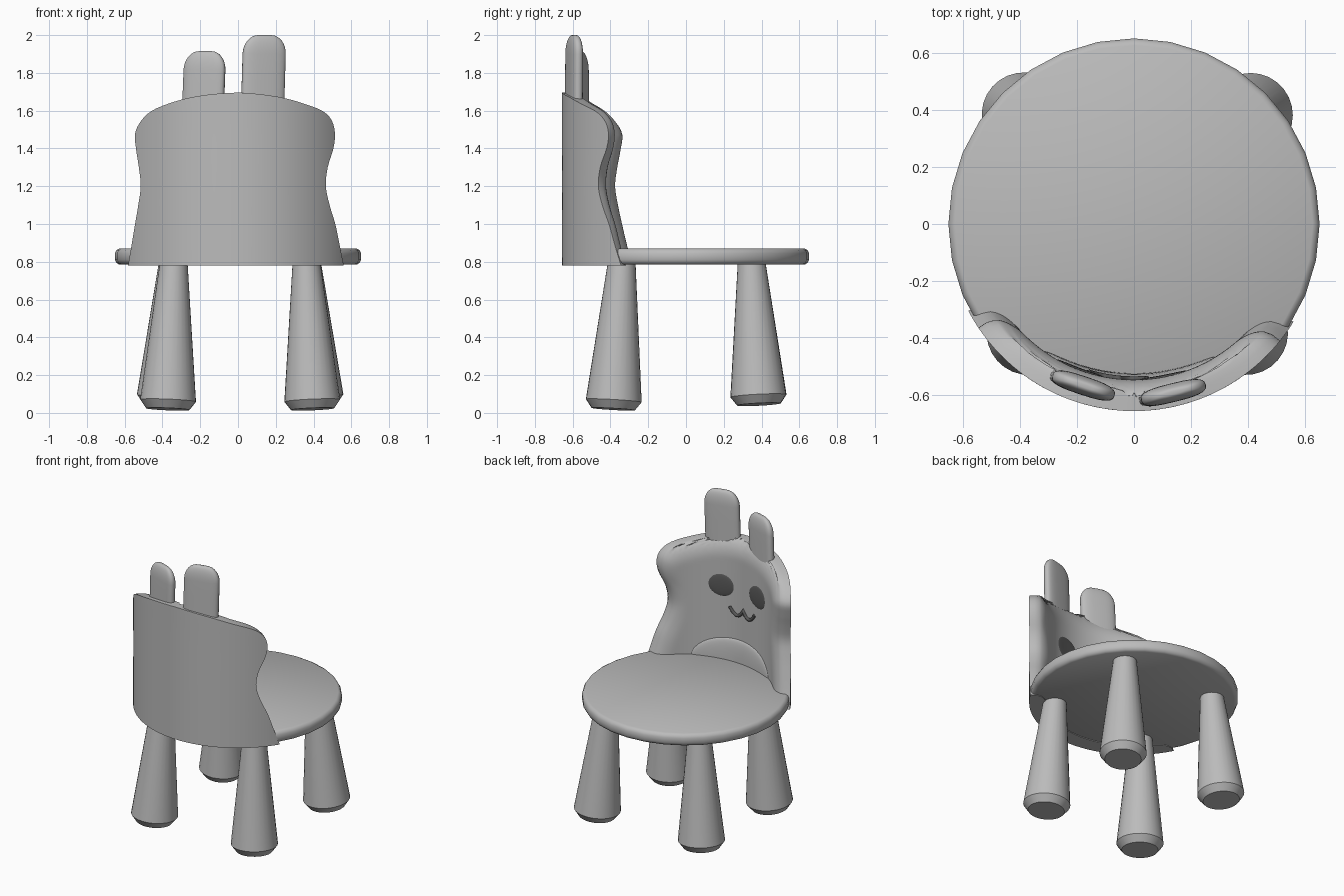
import bpy, bmesh, math
from mathutils import Vector

if "Cube" in bpy.data.objects:
    bpy.data.objects.remove(bpy.data.objects["Cube"])


def material(name, v):
    m = bpy.data.materials.new(name)
    m.diffuse_color = (v, v, v, 1)
    m.use_nodes = True
    m.node_tree.nodes["Principled BSDF"].inputs["Base Color"].default_value = m.diffuse_color
    return m


GREY = material("light grey", 0.5)
DARK = material("dark grey", 0.1)


def finish(name, bm, mat, angle=40):
    bmesh.ops.remove_doubles(bm, verts=bm.verts, dist=1e-5)
    bmesh.ops.recalc_face_normals(bm, faces=bm.faces)
    me = bpy.data.meshes.new(name)
    bm.to_mesh(me)
    bm.free()
    ob = bpy.data.objects.new(name, me)
    bpy.context.collection.objects.link(ob)
    me.materials.append(mat)
    bpy.ops.object.select_all(action='DESELECT')
    ob.select_set(True)
    bpy.context.view_layer.objects.active = ob
    bpy.ops.object.shade_smooth_by_angle(angle=math.radians(angle))
    return ob


def loft(name, rings, mat, angle=40):
    """Closed solid from a stack of rings with capped ends."""
    bm = bmesh.new()
    vs = [[bm.verts.new(p) for p in r] for r in rings]
    n = len(vs[0])
    for a, b in zip(vs, vs[1:]):
        for i in range(n):
            bm.faces.new((a[i], a[(i + 1) % n], b[(i + 1) % n], b[i]))
    bm.faces.new(vs[0])
    bm.faces.new(vs[-1])
    return finish(name, bm, mat, angle)


def circle(c, r, axis=Vector((0, 0, 1)), n=32):
    q = axis.to_track_quat('Z', 'Y')
    return [Vector(c) + q @ Vector((r * math.cos(2 * math.pi * i / n),
                                    r * math.sin(2 * math.pi * i / n), 0)) for i in range(n)]


def wrap(s, r, z):
    """Point on the curved back: s is arc length at the outer radius."""
    a = s / RO
    return Vector((r * math.sin(a), -r * math.cos(a), z))


RO, THICK = 0.657, 0.11

# seat: round disc with softened rim
loft("seat", [circle((0, 0, z), r) for r, z in
              ((0.628, 0.785), (0.643, 0.793), (0.652, 0.81), (0.652, 0.845),
               (0.643, 0.862), (0.628, 0.87))], GREY, 35)

# four splayed tapered legs with chamfered feet
LEGS = {"front_left_leg": (-0.372, -0.385, 0.02, -0.34, -0.34),
        "front_right_leg": (0.395, -0.385, 0.02, 0.362, -0.34),
        "back_left_leg": (-0.39, 0.387, 0.045, -0.345, 0.347),
        "back_right_leg": (0.413, 0.385, 0.045, 0.365, 0.347)}
for name, (x, y, z, tx, ty) in LEGS.items():
    foot, top = Vector((x, y, z)), Vector((tx, ty, 0.80))
    ax = (top - foot).normalized()
    loft(name, [circle(foot, 0.115, ax, 28), circle(foot + ax * 0.045, 0.148, ax, 28),
                circle(top, 0.073, ax, 28)], GREY, 28)

# backrest: half width by height, left and right
Z = [0.78, 0.88, 1.0, 1.1, 1.2, 1.3, 1.4, 1.48, 1.55, 1.60, 1.64, 1.67, 1.688, 1.695]
LEFT = [.582, .565, .545, .528, .515, .525, .54, .545, .51, .455, .36, .25, .13, .02]
RIGHT = [.56, .54, .515, .485, .465, .475, .505, .513, .495, .445, .34, .23, .11, .02]


def smooth_lookup(tab, z):
    """Hermite interpolation of a table over Z."""
    z = min(max(z, Z[0]), Z[-1])
    i = max(k for k in range(len(Z) - 1) if Z[k] <= z)

    def slope(k):
        a, b = max(k - 1, 0), min(k + 1, len(Z) - 1)
        return (tab[b] - tab[a]) / (Z[b] - Z[a])
    h = Z[i + 1] - Z[i]
    t = (z - Z[i]) / h
    return ((2*t**3 - 3*t*t + 1) * tab[i] + (t**3 - 2*t*t + t) * h * slope(i)
            + (3*t*t - 2*t**3) * tab[i + 1] + (t**3 - t*t) * h * slope(i + 1))


def arc(tab, z):
    return RO * math.asin(smooth_lookup(tab, z) / RO)


ROWS = [0.78 + 0.915 * math.sin(math.pi / 2 * i / 44) for i in range(45)]
EDGE = [(sg * arc(tab, z), z) for z in ROWS for sg, tab in ((-1, LEFT), (1, RIGHT))]
EDGE += [(-0.01, 1.695), (0.01, 1.695)]


def inner_radius(s, z):
    d = min(math.hypot(s - a, z - b) for a, b in EDGE)
    k = 1 - min(d / 0.13, 1)
    return RO - 0.035 - (THICK - 0.035) * math.sqrt(1 - k * k)


bm = bmesh.new()
COLS = 44
outer, inner = [], []
for z in ROWS:
    l, r = -arc(LEFT, z), arc(RIGHT, z)
    ss = [(l + r) / 2 - (r - l) / 2 * math.cos(math.pi * (0.08 + 0.84 * j / COLS))
          / math.cos(math.pi * 0.08) for j in range(COLS + 1)]
    outer.append([bm.verts.new(wrap(s, RO, z)) for s in ss])
    inner.append([bm.verts.new(wrap(s, inner_radius(s, z), z)) for s in ss])
for g in (outer, inner):
    for a, b in zip(g, g[1:]):
        for j in range(COLS):
            bm.faces.new((a[j], a[j + 1], b[j + 1], b[j]))
for j in (0, COLS):
    for i in range(len(ROWS) - 1):
        bm.faces.new((outer[i][j], outer[i + 1][j], inner[i + 1][j], inner[i][j]))
for i in (0, -1):
    for j in range(COLS):
        bm.faces.new((outer[i][j], outer[i][j + 1], inner[i][j + 1], inner[i][j]))
finish("backrest", bm, GREY, 45)


# ears: flat rounded plates
def ear(name, x, y, half, top, turn, lean):
    rings, base, rnd = [], 1.56, 0.10
    steps = [0, 0.35, 0.7] + [1 + math.sin(math.pi / 2 * k / 8) for k in range(9)]
    for t in steps:
        if t <= 1:
            z, w, th = base + t * (top - rnd - base), half, 0.033
        else:
            c = math.sqrt(max(0, 1 - (t - 1) ** 2))
            z, w, th = top - rnd + (t - 1) * rnd, half * (0.3 + 0.7 * c), 0.006 + 0.027 * c
        ring = []
        for i in range(28):
            a = 2 * math.pi * i / 28
            u = w * math.copysign(abs(math.cos(a)) ** 0.7, math.cos(a))
            v = th * math.copysign(abs(math.sin(a)) ** 0.7, math.sin(a))
            sx = u + lean * (z - 1.75)
            ring.append((x + sx * math.cos(turn) - v * math.sin(turn),
                         y + sx * math.sin(turn) + v * math.cos(turn), z))
        rings.append(ring)
    loft(name, rings, GREY, 50)


ear("left_ear", -0.18, -0.567, 0.115, 1.915, -0.32, 0.04)
ear("right_ear", 0.134, -0.593, 0.117, 2.0, 0.24, 0.03)


# patches that follow the inner face: eyes and tummy
def patch(name, s0, z0, a, b, lift, mat, rings=8, floor=0.0):
    bm = bmesh.new()
    n, prev = 36, None
    for k in range(rings + 1):
        f = math.sin(math.pi / 2 * k / rings)
        row = []
        for i in range(n):
            s = s0 + a * f * math.cos(2 * math.pi * i / n)
            z = max(z0 + b * f * math.sin(2 * math.pi * i / n), floor)
            r = inner_radius(s, max(z, 0.87)) + 0.002 - lift * math.sqrt(max(0, 1 - f * f))
            row.append(bm.verts.new(wrap(s, r, z)))
        if prev:
            for i in range(n):
                bm.faces.new((prev[i], prev[(i + 1) % n], row[(i + 1) % n], row[i]))
        else:
            bm.faces.new(row)
        prev = row
    finish(name, bm, mat, 60)


patch("left_eye", -0.235, 1.37, 0.108, 0.077, 0.009, DARK)
patch("right_eye", 0.125, 1.37, 0.108, 0.077, 0.009, DARK)
patch("tummy", -0.02, 0.86, 0.385, 0.16, 0.024, GREY, 10, 0.80)

# mouth: two joined smiles swept along the inner face
cu = bpy.data.curves.new("mouth", 'CURVE')
cu.dimensions = '3D'
cu.bevel_depth, cu.bevel_resolution, cu.use_fill_caps = 0.011, 2, True
sp = cu.splines.new('POLY')
N = 32
sp.points.add(N)
for i in range(N + 1):
    u = -1 + 2 * i / N
    s, z = -0.07 + 0.125 * u, 1.235 - 0.05 * abs(math.sin(math.pi * abs(u) ** 0.9)) ** 0.9
    sp.points[i].co = (*wrap(s, inner_radius(s, z) - 0.001, z), 1)
cu.materials.append(DARK)
bpy.context.collection.objects.link(bpy.data.objects.new("mouth", cu))
